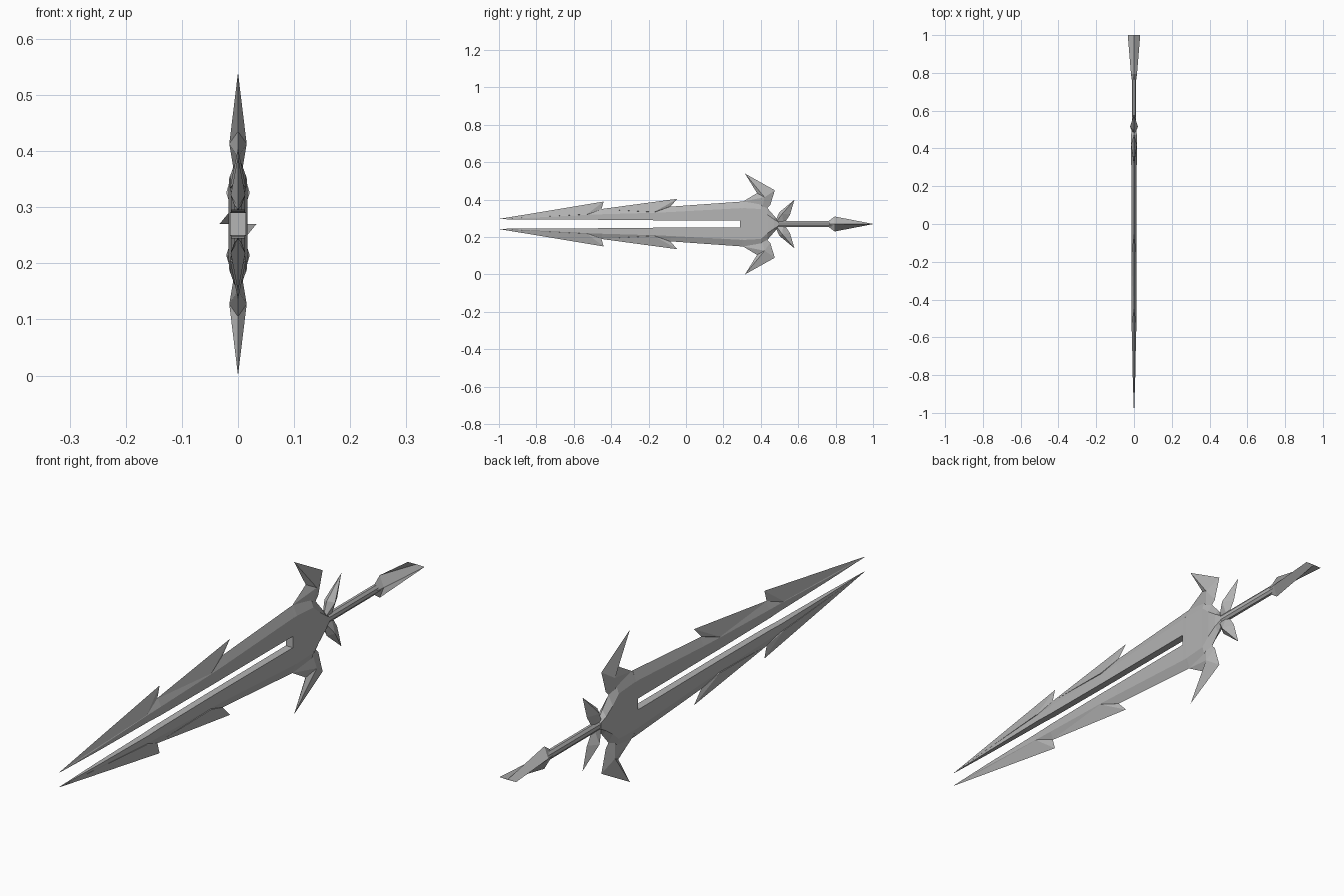
import bpy, bmesh, math

if "Cube" in bpy.data.objects:
    bpy.data.objects.remove(bpy.data.objects["Cube"])

MID = 0.27  # height of the sword's long axis

steel = bpy.data.materials.new("steel_grey")
steel.diffuse_color = (0.46, 0.46, 0.46, 1)
steel.use_nodes = True
steel.node_tree.nodes["Principled BSDF"].inputs["Base Color"].default_value = steel.diffuse_color


def finish(name, bm, mirrored):
    bmesh.ops.remove_doubles(bm, verts=bm.verts, dist=1e-5)
    bmesh.ops.recalc_face_normals(bm, faces=bm.faces)
    mesh = bpy.data.meshes.new(name)
    bm.to_mesh(mesh)
    bm.free()
    mesh.materials.append(steel)
    ob = bpy.data.objects.new(name, mesh)
    bpy.context.collection.objects.link(ob)
    ob.location.z = MID
    if mirrored:
        mod = ob.modifiers.new("mirror", "MIRROR")
        mod.use_axis = (False, False, True)
        mod.use_mirror_merge = False
    return ob


def loft(name, sections, mirrored=False):
    """Skin a list of (y, [(x, z), ...]) cross-sections."""
    bm = bmesh.new()
    rings = [[bm.verts.new((x, y, z)) for x, z in ring] for y, ring in sections]
    n = len(rings[0])
    for a, b in zip(rings, rings[1:]):
        for i in range(n):
            j = (i + 1) % n
            bm.faces.new((a[i], a[j], b[j], b[i]))
    bm.faces.new(rings[0])
    bm.faces.new(rings[-1])
    return finish(name, bm, mirrored)


def spike(name, outline, apex):
    """Sharp-edged plate: (y, z) outline rising to an apex (y, z, x) on both faces."""
    bm = bmesh.new()
    rim = [bm.verts.new((0, y, z)) for y, z in outline]
    for side in (1, -1):
        top = bm.verts.new((side * apex[2], apex[0], apex[1]))
        for i in range(len(rim)):
            bm.faces.new((rim[i], rim[(i + 1) % len(rim)], top))
    return finish(name, bm, True)


# Twin blade prongs: y, inner edge, crease, outer edge, half thickness
prong = [(-1, .0255, .026, .027, .0005), (-.8, .025, .035, .045, .007),
         (-.52, .0245, .05, .07, .012), (-.45, .022, .052, .08, .0125),
         (-.17, .02, .06, .09, .013), (-.08, .02, .064, .093, .013),
         (.30, .02, .085, .12, .014)]
loft("blade_prongs", [(y, [(t, a), (t, b), (0, c), (-t, b), (-t, a)])
                      for y, a, b, c, t in prong], True)

# Swept barbs on the outer edges
spike("front_barbs", [(-1, .027), (-.44, .12), (-.452, .08), (-.50, .05)],
      (-.53, .052, .013))
spike("rear_barbs", [(-.46, .079), (-.045, .135), (-.085, .093), (-.16, .058)],
      (-.17, .064, .0145))

# Guard body: y, crease, outer edge, half thickness
body = [(.288, .083, .118, .014), (.31, .085, .121, .0145), (.40, .08, .125, .016),
        (.435, .05, .085, .017), (.47, .025, .045, .016), (.495, .01, .015, .012)]
loft("guard_body", [(y, [(t, b), (0, c), (-t, b), (-t, -b), (0, -c), (t, -b)])
                    for y, b, c, t in body])

# Guard horns and the small collar wings behind them
spike("guard_horns", [(.305, .12), (.38, .165), (.315, .27), (.475, .18),
                      (.45, .10), (.40, .05)], (.42, .143, .0155))
spike("collar_wings", [(.47, -.005), (.498, .062), (.58, .13), (.556, .05),
                       (.52, -.005)], (.515, .055, .021))

# Eight-sided grip
grip = [(.012 * math.cos(i * math.pi / 4 + math.pi / 8),
         .017 * math.sin(i * math.pi / 4 + math.pi / 8)) for i in range(8)]
loft("grip", [(.48, grip), (.79, grip)])

# Pommel: tall diamond ending in a wide chisel edge
loft("pommel", [(.765, [(.012, 0), (0, .018), (-.012, 0), (0, -.018)]),
                (.795, [(.016, 0), (0, .04), (-.016, 0), (0, -.04)]),
                (1.0, [(.033, 0), (0, .0006), (-.033, 0), (0, -.0006)])])
